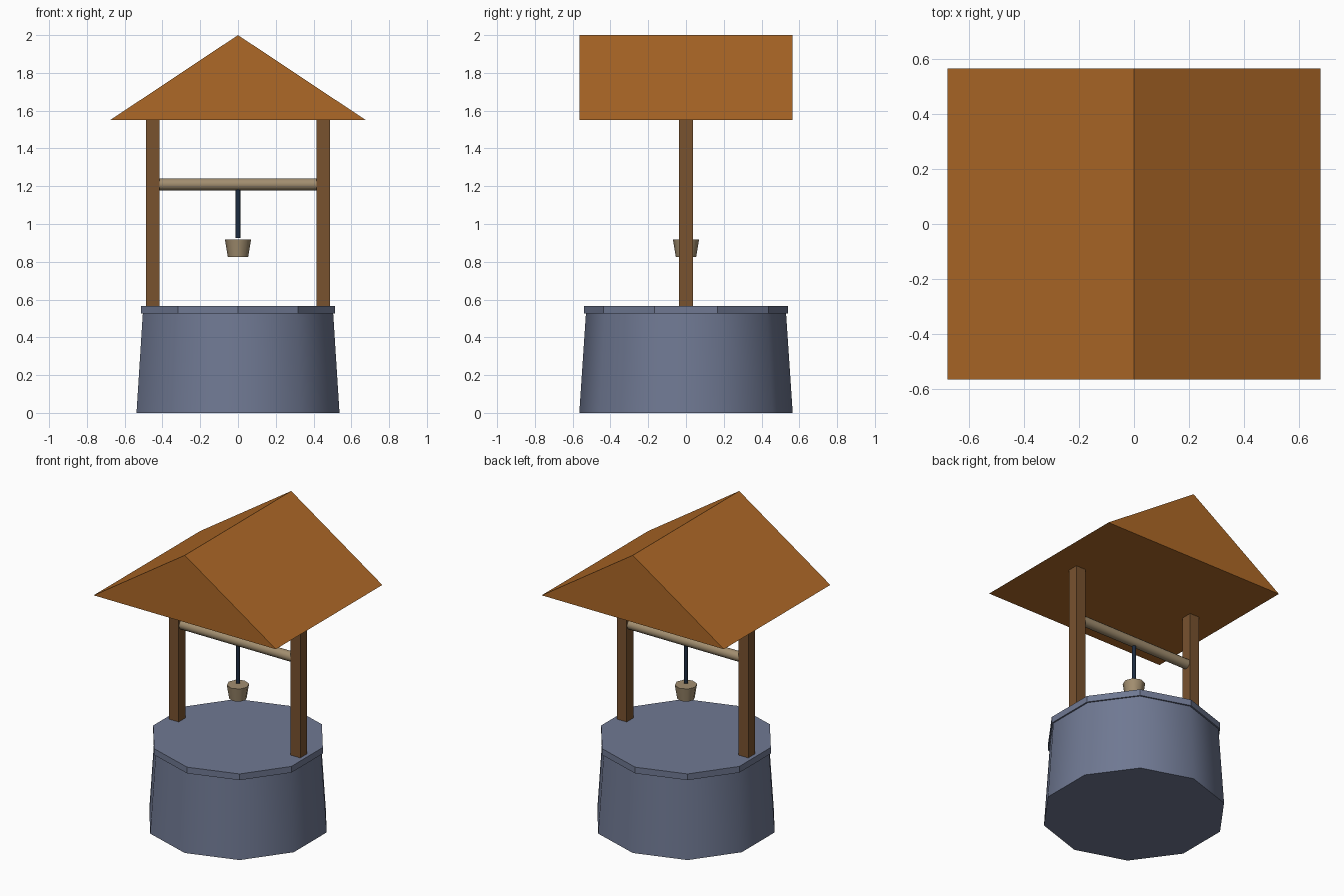
import bpy, bmesh, math
from mathutils import Matrix

if "Cube" in bpy.data.objects:
    bpy.data.objects.remove(bpy.data.objects["Cube"])


def material(name, color):
    m = bpy.data.materials.new(name)
    m.diffuse_color = (*color, 1)
    m.use_nodes = True
    m.node_tree.nodes["Principled BSDF"].inputs["Base Color"].default_value = m.diffuse_color
    return m


stone = material("stone", (0.16, 0.19, 0.29))
timber = material("timber", (0.19, 0.085, 0.028))
roofing = material("roofing", (0.42, 0.14, 0.02))
pale_wood = material("pale_wood", (0.36, 0.27, 0.16))
rope_mat = material("rope_fibre", (0.012, 0.025, 0.05))


def finish(name, bm, mat, smooth=False):
    bmesh.ops.recalc_face_normals(bm, faces=bm.faces)
    if smooth:
        # smooth the sides, keep the cap edges sharp
        for f in bm.faces:
            f.smooth = True
        for e in bm.edges:
            e.smooth = e.calc_face_angle(0) < math.radians(50)
    me = bpy.data.meshes.new(name)
    bm.to_mesh(me)
    bm.free()
    me.materials.append(mat)
    ob = bpy.data.objects.new(name, me)
    bpy.context.collection.objects.link(ob)
    return ob


def cone(name, sides, r_low, r_high, z0, z1, mat, smooth=False):
    bm = bmesh.new()
    bmesh.ops.create_cone(bm, cap_ends=True, segments=sides, radius1=r_low,
                          radius2=r_high, depth=z1 - z0,
                          matrix=Matrix.Translation((0, 0, (z0 + z1) / 2)))
    return finish(name, bm, mat, smooth)


# ten-sided stone wall and its capping rim
cone("well_wall", 10, 0.565, 0.53, 0, 0.525, stone, True)
cone("well_rim", 10, 0.54, 0.54, 0.525, 0.567, stone)

# two square posts
for side, sx in (("left", -1), ("right", 1)):
    bm = bmesh.new()
    bmesh.ops.create_cube(bm, size=1)
    bmesh.ops.scale(bm, vec=(0.072, 0.072, 0.99), verts=bm.verts)
    bmesh.ops.translate(bm, vec=(sx * 0.452, 0, 1.06), verts=bm.verts)
    finish(side + "_post", bm, timber)

# horizontal winding axle
axle = cone("axle", 12, 0.032, 0.032, -0.45, 0.45, pale_wood, True)
axle.data.transform(Matrix.Translation((0, 0, 1.21)) @ Matrix.Rotation(math.pi / 2, 4, 'Y'))

# rope and bucket
cone("rope", 8, 0.013, 0.013, 0.927, 1.21, rope_mat, True)
cone("bucket", 8, 0.054, 0.069, 0.825, 0.917, pale_wood, True)

# gable roof: triangle profile extruded along y
bm = bmesh.new()
gable = bm.faces.new([bm.verts.new((x, -0.565, z))
                      for x, z in ((-0.677, 1.55), (0.677, 1.55), (0, 2.0))])
ext = bmesh.ops.extrude_face_region(bm, geom=[gable], use_keep_orig=True)
bmesh.ops.translate(bm, vec=(0, 1.13, 0),
                    verts=[v for v in ext["geom"] if isinstance(v, bmesh.types.BMVert)])
finish("roof", bm, roofing)
